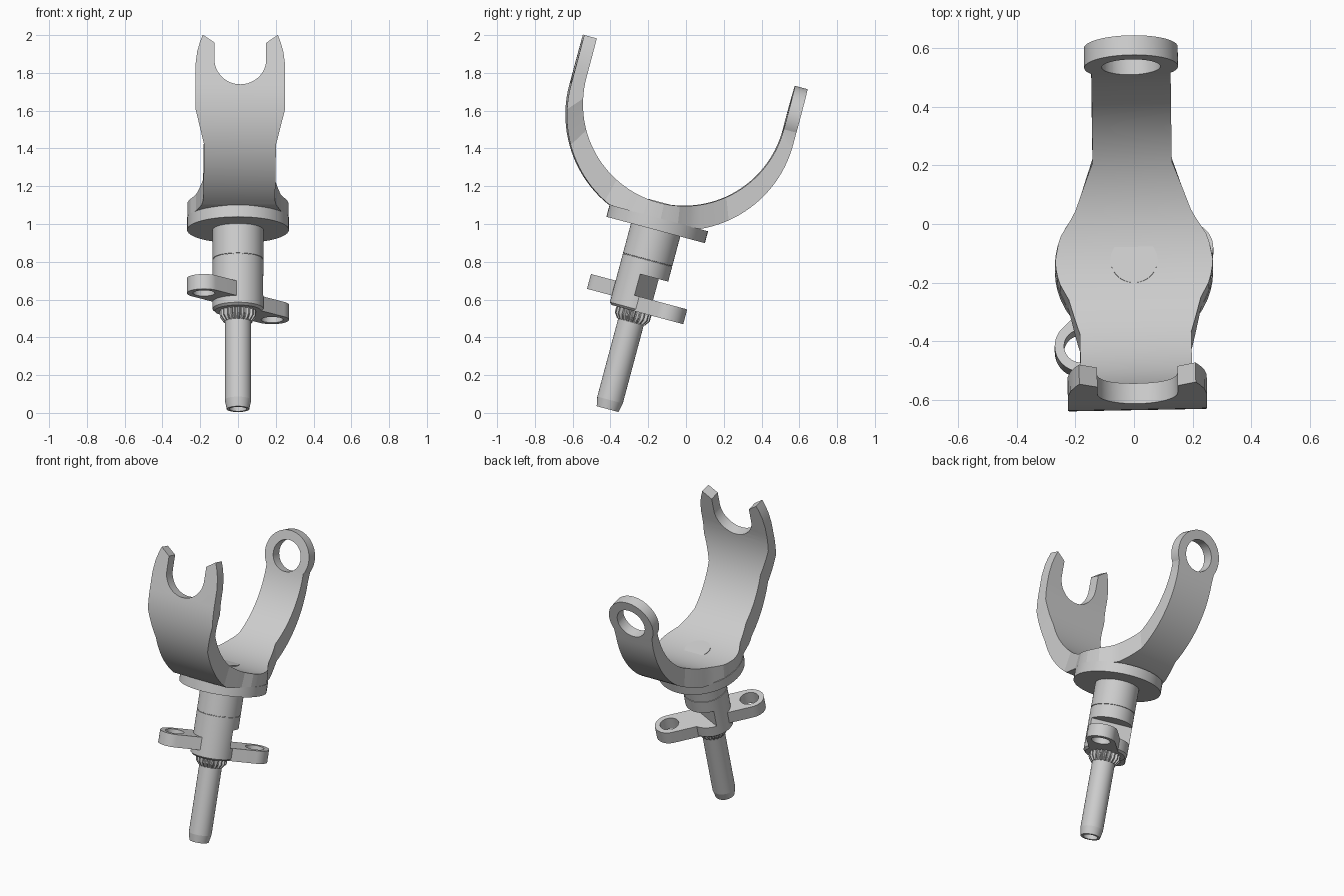
import bpy, bmesh
from math import sin, cos, pi, radians
from mathutils import Matrix

cube = bpy.data.objects.get("Cube")
if cube:
    bpy.data.objects.remove(cube, do_unlink=True)

steel = bpy.data.materials.new("grey_steel")
steel.use_nodes = True
GREY = (0.61, 0.61, 0.61, 1)
steel.diffuse_color = GREY
steel.node_tree.nodes["Principled BSDF"].inputs["Base Color"].default_value = GREY

# Everything is built upright around the z axis, then leaned back
LEAN = Matrix.Translation((0, -0.415, 0.02)) @ Matrix.Rotation(radians(-15), 4, 'X')
TWIST = Matrix.Rotation(radians(1.1), 4, 'Z')


def finish(name, bm, matrix=LEAN):
    bmesh.ops.recalc_face_normals(bm, faces=bm.faces)
    if bm.calc_volume(signed=True) < 0:
        bmesh.ops.reverse_faces(bm, faces=bm.faces)
    mesh = bpy.data.meshes.new(name)
    bm.to_mesh(mesh)
    bm.free()
    mesh.materials.append(steel)
    obj = bpy.data.objects.new(name, mesh)
    obj.matrix_world = matrix
    bpy.context.collection.objects.link(obj)
    return obj


def loft(name, rings, matrix=LEAN):
    """Skin equal-sized rings of points and cap both ends."""
    bm = bmesh.new()
    rows = [[bm.verts.new(p) for p in ring] for ring in rings]
    n = len(rows[0])
    bm.faces.new(rows[0][::-1])
    bm.faces.new(rows[-1])
    for a, b in zip(rows, rows[1:]):
        for i in range(n):
            j = (i + 1) % n
            bm.faces.new((a[i], a[j], b[j], b[i]))
    return finish(name, bm, matrix)


def circle(r, cx=0, cy=0, n=48, start=0.0, sweep=2 * pi):
    count = n if sweep >= 2 * pi else n + 1
    return [(cx + r * cos(start + sweep * i / n), cy + r * sin(start + sweep * i / n))
            for i in range(count)]


def lathe(name, profile):
    return loft(name, [[(x, y, z) for x, y in circle(r)] for r, z in profile])


def prism(name, outline, low, high, matrix=LEAN):
    return loft(name, [[(x, y, h) for x, y in outline] for h in (low, high)], matrix)


def prism_across(name, outline, low, high, matrix):
    return loft(name, [[(x, h, z) for x, z in outline] for h in (low, high)], matrix)


def cut(obj, cutter):
    mod = obj.modifiers.new("cut", 'BOOLEAN')
    mod.operation = 'DIFFERENCE'
    mod.solver = 'EXACT'
    mod.object = cutter
    bpy.context.view_layer.update()
    graph = bpy.context.evaluated_depsgraph_get()
    mesh = bpy.data.meshes.new_from_object(obj.evaluated_get(graph))
    obj.modifiers.clear()
    obj.data = mesh
    bpy.data.objects.remove(cutter, do_unlink=True)


def smooth(objs):
    bpy.ops.object.select_all(action='DESELECT')
    for o in objs:
        o.select_set(True)
    bpy.context.view_layer.objects.active = objs[0]
    bpy.ops.object.shade_smooth_by_angle(angle=radians(10))


# Lower shaft with a chamfered tip and a shallow bore
shaft = lathe("shaft", [(0.045, 0.08), (0.045, 0.0), (0.06, 0.0), (0.07, 0.05), (0.07, 0.56)])

# Fluted collar under the body
TEETH = 20


def flutes(r_out, r_in, z):
    ring = []
    for i in range(TEETH * 4):
        r = r_out if i % 4 < 2 else r_in
        a = 2 * pi * i / (TEETH * 4)
        ring.append((r * cos(a), r * sin(a), z))
    return ring


collar = loft("fluted_collar", [flutes(0.076, 0.07, 0.478), flutes(0.096, 0.08, 0.505),
                                flutes(0.096, 0.08, 0.545)])

# Body barrel with a thin groove and a pocket above the rear lug
body = lathe("body", [(0.122, 0.538), (0.135, 0.55), (0.135, 0.816), (0.132, 0.817),
                      (0.132, 0.82), (0.135, 0.821), (0.135, 0.985)])
pocket = prism("pocket_cutter", [(0, 0), (0.3, 0), (0.3, 0.6), (0, 0.6)], 0.619, 0.735,
               LEAN @ Matrix.Rotation(radians(67), 4, 'Z') @ Matrix.Translation((0.035, -0.3, 0)))
cut(body, pocket)

# Two drilled lugs on opposite diagonals
REACH = 0.255


def lug(name, angle, low, high):
    turn = LEAN @ Matrix.Rotation(radians(angle), 4, 'Z')
    outline = [(0, -0.09)] + circle(0.09, REACH, 0, 24, -pi / 2, pi) + [(0, 0.09)]
    obj = prism(name, outline, low, high, turn)
    cut(obj, prism("hole_cutter", circle(0.058, REACH), low - 0.1, high + 0.1, turn))
    return obj


front_lug = lug("front_lug", 225, 0.587, 0.668)
rear_lug = lug("rear_lug", 45, 0.538, 0.619)

# Round flange and the rivet flush with the cradle floor
flange = lathe("flange", [(0.27, 0.982), (0.27, 1.047)])
rivet = lathe("rivet", [(0.08, 1.0), (0.08, 1.131)])

# Cradle: half-width along the bend, by angle from straight down
WIDTHS = [(-90, 0.237), (-78, 0.237), (-60, 0.19), (-27, 0.19), (-12, 0.225), (-5, 0.258),
          (2, 0.27), (11, 0.254), (20, 0.2), (39, 0.135), (90, 0.135)]


def half_width(angle):
    for (a, wa), (b, wb) in zip(WIDTHS, WIDTHS[1:]):
        if angle <= b:
            return wa + (wb - wa) * (angle - a) / (b - a)


def section(w, outer, inner):
    return [(-w, *outer), (w, *outer), (w, *inner), (-w, *inner)]


MID, EYE_Z, EYE_R = -0.026, 1.75, 0.16
sections = [section(w, (-0.636, z), (-0.567, z)) for w, z in
            [(0.197, 1.885), (0.214, 1.84), (0.228, 1.79), (0.237, 1.72)]]
for angle in range(-90, 91, 3):
    s, c = sin(radians(angle)), cos(radians(angle))
    sections.append(section(half_width(angle),
                            (MID + 0.61 * s, max(1.045, 1.605 - 0.61 * c)),
                            (MID + 0.541 * s, 1.667 - 0.541 * c)))
for i in range(25):
    a = radians(-29 + 117 * i / 24)
    z = EYE_Z + EYE_R * sin(a)
    sections.append(section(EYE_R * cos(a), (0.584, z), (0.515, z)))
cradle = loft("cradle", sections, LEAN @ TWIST)

# Open slot in the front arm, with sloped tips
SLOT = 0.137
slot = circle(SLOT, 0, 1.747, 32, pi, pi) + [(SLOT, 1.838), (0.3, 1.952), (0.3, 2.1),
                                             (-0.3, 2.1), (-0.3, 1.952), (-SLOT, 1.838)]
cut(cradle, prism_across("slot_cutter", slot, -0.8, -0.4, LEAN @ TWIST))

# Round eye in the rear arm
cut(cradle, prism_across("eye_cutter", circle(0.1, 0, EYE_Z), 0.4, 0.7, LEAN @ TWIST))

smooth([shaft, body, front_lug, rear_lug, flange, rivet, cradle])
